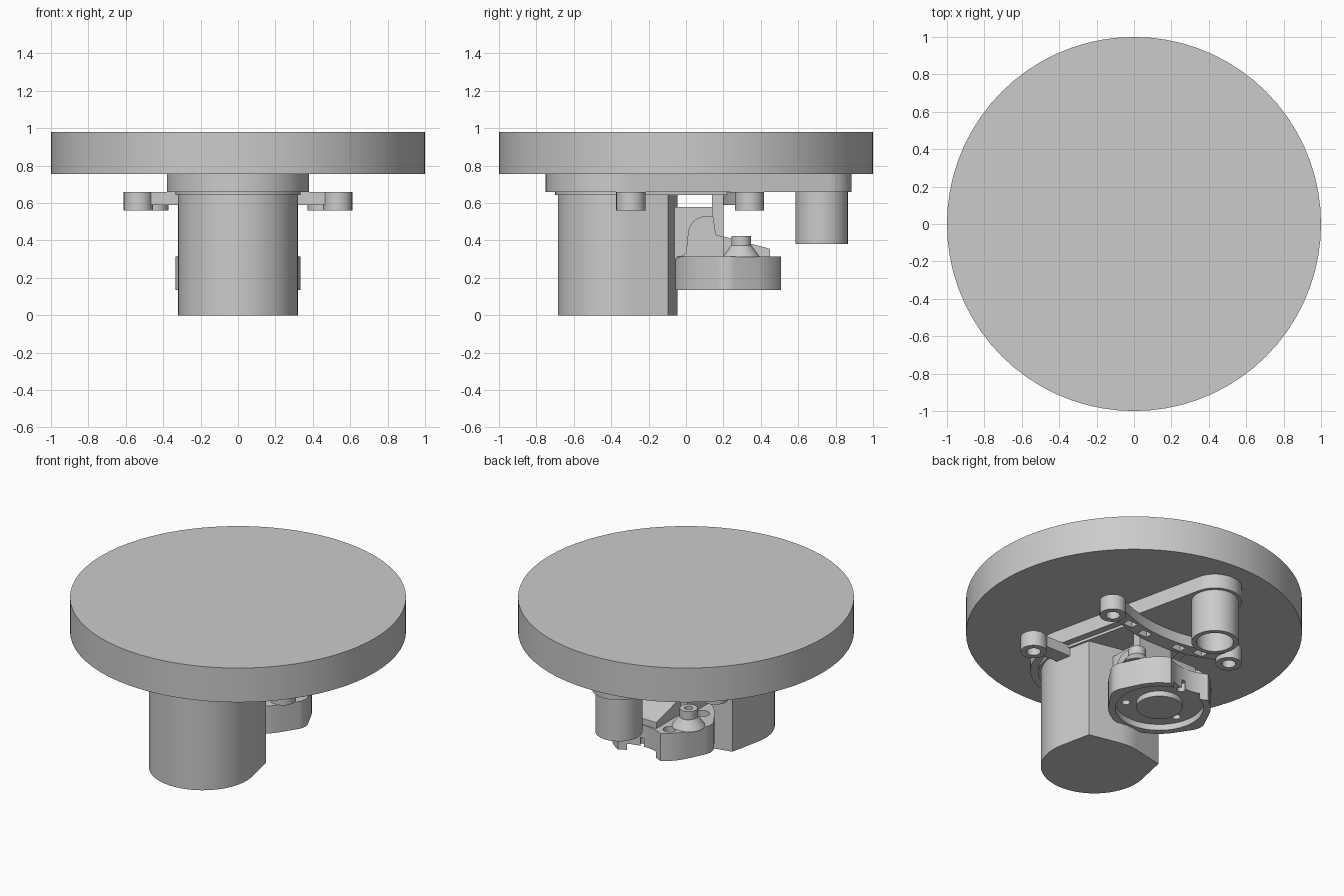
import bpy, bmesh, math
from mathutils import Vector
from mathutils.geometry import convex_hull_2d

if "Cube" in bpy.data.objects:
    bpy.data.objects.remove(bpy.data.objects["Cube"], do_unlink=True)

grey = bpy.data.materials.new("plain grey")
grey.use_nodes = True
grey.diffuse_color = (0.6, 0.6, 0.6, 1)
grey.node_tree.nodes["Principled BSDF"].inputs["Base Color"].default_value = (0.6, 0.6, 0.6, 1)


def circle(x, y, r, n=48):
    return [(x + r * math.cos(2 * math.pi * i / n), y + r * math.sin(2 * math.pi * i / n))
            for i in range(n)]


def hull(*outlines):
    pts = [Vector(p) for o in outlines for p in o]
    return [tuple(pts[i]) for i in convex_hull_2d(pts)]


def rect(x, y, w, d):
    return [(x - w / 2, y - d / 2), (x + w / 2, y - d / 2), (x + w / 2, y + d / 2), (x - w / 2, y + d / 2)]


def prism(name, outline, low, high, axis="z"):
    """Extrude an outline along z (xy outline) or along x (yz outline)."""
    bm = bmesh.new()
    place = (lambda p, h: (p[0], p[1], h)) if axis == "z" else (lambda p, h: (h, p[0], p[1]))
    face = bm.faces.new([bm.verts.new(place(p, low)) for p in outline])
    out = bmesh.ops.extrude_face_region(bm, geom=[face])
    shift = Vector(place((0, 0), high - low))
    bmesh.ops.translate(bm, vec=shift, verts=[g for g in out["geom"] if isinstance(g, bmesh.types.BMVert)])
    bmesh.ops.recalc_face_normals(bm, faces=bm.faces)
    mesh = bpy.data.meshes.new(name)
    bm.to_mesh(mesh)
    bm.free()
    mesh.materials.append(grey)
    ob = bpy.data.objects.new(name, mesh)
    bpy.context.collection.objects.link(ob)
    return ob


def carve(ob, cuts):
    """Subtract (outline, low, high) prisms and bake the result."""
    for outline, low, high in cuts:
        cutter = prism("cutter", outline, low, high)
        cutter.hide_render = True
        mod = ob.modifiers.new("cut", "BOOLEAN")
        mod.operation, mod.object, mod.solver = "DIFFERENCE", cutter, "EXACT"
        bpy.context.view_layer.update()
        baked = bpy.data.meshes.new_from_object(ob.evaluated_get(bpy.context.evaluated_depsgraph_get()))
        ob.modifiers.clear()
        ob.data = baked
        bpy.data.objects.remove(cutter, do_unlink=True)
    return ob


# Top disc and tapered base plate
TOP, PLATE, TUBE = 0.98, 0.755, (-0.02, 0.725)
prism("top_disc", circle(0, 0, 1, 72), PLATE, TOP)
prism("base_plate", hull(circle(0, -0.37, 0.38, 64), circle(*TUBE, 0.16)), 0.66, PLATE)
prism("thin_flange", hull(circle(0, -0.365, 0.335, 64), rect(0, 0.17, 0.42, 0.1)), 0.643, 0.66)

# Motor housing: round front, flat back
prism("motor_housing", hull(circle(0, -0.365, 0.32, 64), rect(0, -0.146, 0.54, 0.1)), 0, 0.645)
prism("motor_back_lip", rect(0, -0.085, 0.3, 0.03), 0.42, 0.645)

# Hollow tube at the back
carve(prism("rear_tube", circle(*TUBE, 0.14), 0.38, 0.665), [(circle(*TUBE, 0.11), 0.3, 0.64)])

# Mounting ears with screw bosses
for side, label in ((1, "left"), (-1, "right")):
    for x, y, part in ((0.533, -0.295, "front"), (0.45, 0.34, "rear")):
        carve(prism(f"{label}_{part}_boss", circle(side * x, y, 0.078, 32), 0.56, 0.66),
              [(circle(side * x, y, 0.042, 24), 0.5, 0.64)])
    prism(f"{label}_front_arm", rect(side * 0.39, -0.285, 0.18, 0.1), 0.59, 0.66)

# Curved bar joining the rear bosses, with square pockets
xs = [-0.4 + 0.04 * i for i in range(21)]
mid = lambda x: 0.245 + 0.095 * (x / 0.4) ** 2
bar = [(x, mid(x) - 0.05) for x in xs] + [(x, mid(x) + 0.05) for x in reversed(xs)]
carve(prism("rear_bar", bar, 0.59, 0.66),
      [(rect(x, mid(x), 0.07, 0.05), 0.5, 0.64) for x in (-0.27, -0.13, 0.13, 0.27)])
prism("bar_support", rect(0, 0.17, 0.24, 0.06), 0.41, 0.66)

# Pump body: rounded block with a rear notch, round recess below and pockets above
C = (0, 0.235)
body = hull(circle(*C, 0.305, 64), circle(0.235, 0.22, 0.1), circle(-0.235, 0.22, 0.1),
            circle(0, 0.02, 0.095))
cuts = [(circle(*TUBE, 0.27, 64), 0, 0.5), (circle(*C, 0.262, 64), 0.1, 0.175)]
for a in (200, 320, 90):
    x, y = (C[i] + 0.2 * f(math.radians(a)) for i, f in enumerate((math.cos, math.sin)))
    cuts.append((circle(x, y, 0.025, 20), 0.1, 0.23))
for side in (1, -1):
    cuts.append((circle(side * 0.17, 0.41, 0.04, 24), 0.24, 0.4))
    cuts.append((circle(side * 0.2, 0.12, 0.045, 24), 0.24, 0.4))
carve(prism("pump_body", body, 0.135, 0.315), cuts)
prism("pump_hub", circle(*C, 0.137), 0.14, 0.2)

# Elbow, arch and sloped ridge on the pump
prism("elbow_block", [(-0.075, 0.3), (0.145, 0.3), (0.145, 0.58), (-0.075, 0.58)], -0.11, 0.11, "x")
arc = [(0.11 - 0.1 * math.cos(t * math.pi / 16), 0.43 + 0.1 * math.sin(t * math.pi / 16)) for t in range(9)]
prism("pump_arch", [(-0.04, 0.31), (0.0, 0.33)] + arc + [(0.145, 0.53), (0.16, 0.43), (0.2, 0.42), (0.2, 0.31)],
      -0.15, 0.15, "x")
prism("sloped_ridge", [(0.15, 0.31), (0.45, 0.31), (0.45, 0.355), (0.15, 0.435)], -0.1, 0.1, "x")

# Screw posts on flared bases
for side, label in ((1, "left"), (-1, "right")):
    x, y = side * 0.225, 0.295
    bpy.ops.mesh.primitive_cone_add(vertices=32, radius1=0.1, radius2=0.055, depth=0.06, location=(x, y, 0.342))
    bpy.context.object.name = f"{label}_post_base"
    bpy.context.object.data.materials.append(grey)
    carve(prism(f"{label}_post", circle(x, y, 0.053, 32), 0.36, 0.425), [(circle(x, y, 0.025, 20), 0.39, 0.5)])

# Smooth the round walls and keep the edges sharp
bpy.ops.object.select_all(action="DESELECT")
for ob in bpy.context.scene.objects:
    if ob.type == "MESH" and grey.name in ob.data.materials:
        ob.select_set(True)
        bpy.context.view_layer.objects.active = ob
bpy.ops.object.shade_smooth_by_angle(angle=math.radians(30))
